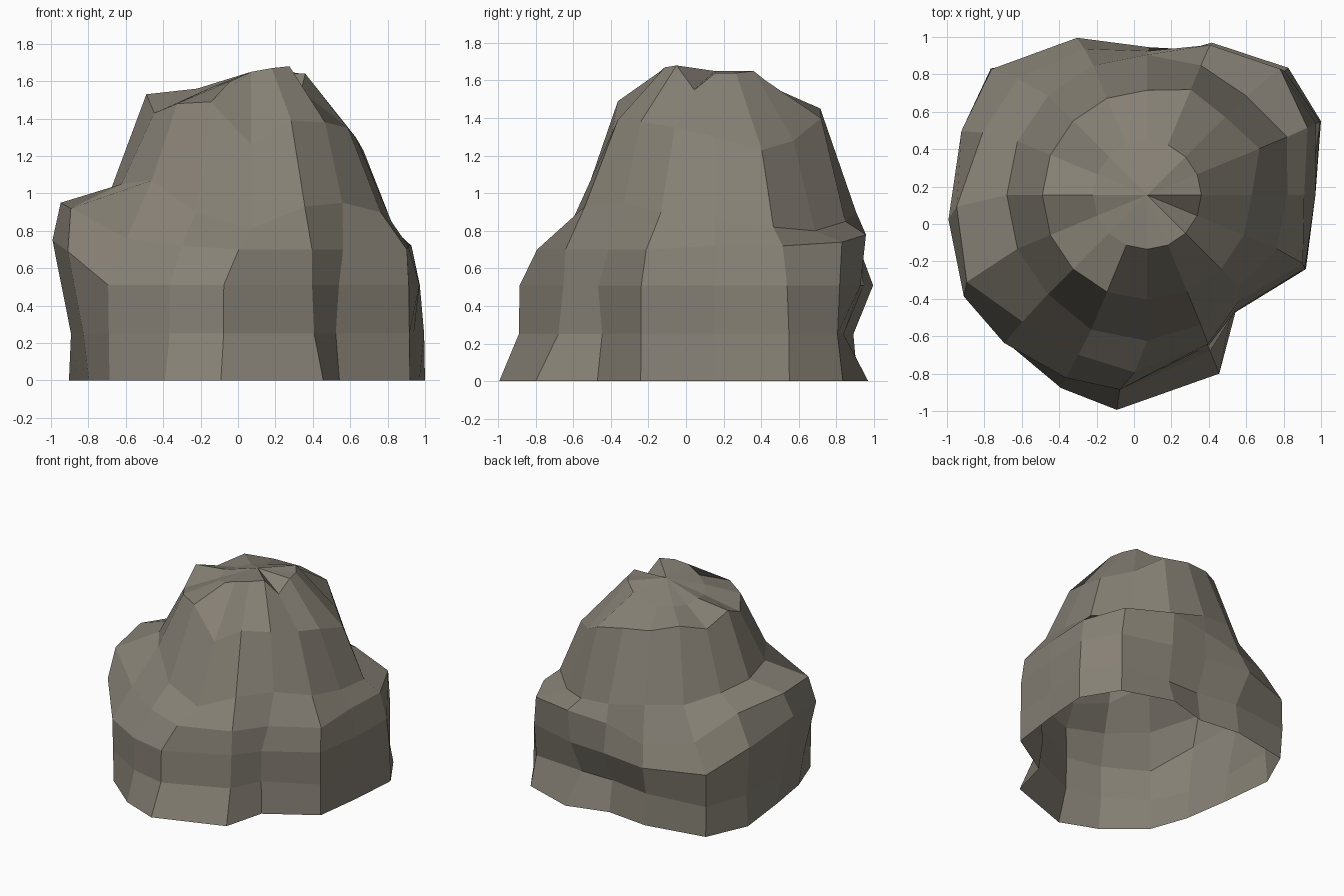
import bpy, bmesh, math

N = 16
CX, CY, TOP = 0.07, 0.155, 1.65      # off-centre peak of the boulder

# direction (degrees) of each rib near the ground, and even directions near the peak
low = [0, 23, 42, 67, 89, 114, 141, 161, 187, 209, 226, 246, 262, 292, 307, 335]
even = [k * 360 / N for k in range(N)]
mid = [(a + b) / 2 for a, b in zip(low, even)]

# rib distances from the peak axis for the lower rings
r_foot = [.90, 1.01, 1.016, .885, .72, .83, 1.06, 1.03, .93, .99, 1.09, 1.13, 1.16, 1.03, .785, .937]
r_belly = [.90, .98, .99, .84, .79, .92, 1.07, 1.05, 1.07, 1.12, 1.10, 1.07, 1.05, .87, .78, .93]
r_ledge = [.84, .93, .98, .87, .77, .85, .93, .94, 1.02, 1.07, .95, .93, .95, .86, .75, .91]
r_shin = [(a + b) / 2 - .03 for a, b in zip(r_foot, r_belly)]
for k, d in {1: .04, 3: -.09, 4: -.04, 5: -.04, 6: .04, 10: .03, 12: -.02, 13: -.02, 15: .03}.items():
    r_shin[k] += d                                        # undercut at the back

# uneven heights of the upper rings
z_belly = [.51] * N
for k, z in {7: .65, 8: .75, 9: .69}.items():              # raised left shoulder
    z_belly[k] = z
z_ledge = [.72, .72, .74, .78, .75, .67, .72, .90, .95, .92, .76, .72, .70, .70, .70, .70]
z_waist = [.85, .82, .80, .85, .90, .95, .95, 1.0, 1.02, 1.05, 1.07, .90, .81, .93, .95, .90]
z_crown = [1.30, 1.23, 1.28, 1.40, 1.45, 1.47, 1.51, 1.45, 1.53, 1.43, 1.48, 1.49, 1.26, 1.39, 1.38, 1.35]
z_rim = [1.64, 1.64, 1.65, 1.60, 1.57, 1.55, 1.55, 1.54, 1.56, 1.54, 1.57, 1.60, 1.65, 1.67, 1.68, 1.55]

r_waist = [.75] * N
r_waist[1], r_waist[11], r_waist[12], r_waist[14] = .81, .78, .78, .69
r_crown = [.56] * N
r_crown[1], r_crown[2], r_crown[3] = .65, .59, .61

rings = [(low, r_foot, [0] * N), (low, r_shin, [.25] * N), (low, r_belly, z_belly),
         (mid, r_ledge, z_ledge), (even, r_waist, z_waist),
         (even, r_crown, z_crown), (even, [.29] * N, z_rim)]

# boulder shell, open underneath
bm = bmesh.new()
loops = []
for angs, rs, zs in rings:
    loops.append([bm.verts.new((CX + r * math.cos(math.radians(a)),
                                CY + r * math.sin(math.radians(a)), z))
                  for a, r, z in zip(angs, rs, zs)])
for lo, hi in zip(loops, loops[1:]):
    for k in range(N):
        j = (k + 1) % N
        bm.faces.new((lo[k], lo[j], hi[j], hi[k]))
peak = bm.verts.new((CX, CY, TOP))
for k in range(N):
    bm.faces.new((loops[-1][k], loops[-1][(k + 1) % N], peak))

mesh = bpy.data.meshes.new("boulder")
bm.to_mesh(mesh)
bm.free()
stone = bpy.data.materials.new("warm grey stone")
stone.diffuse_color = (.24, .218, .178, 1)
mesh.materials.append(stone)
bpy.context.collection.objects.link(bpy.data.objects.new("boulder", mesh))
